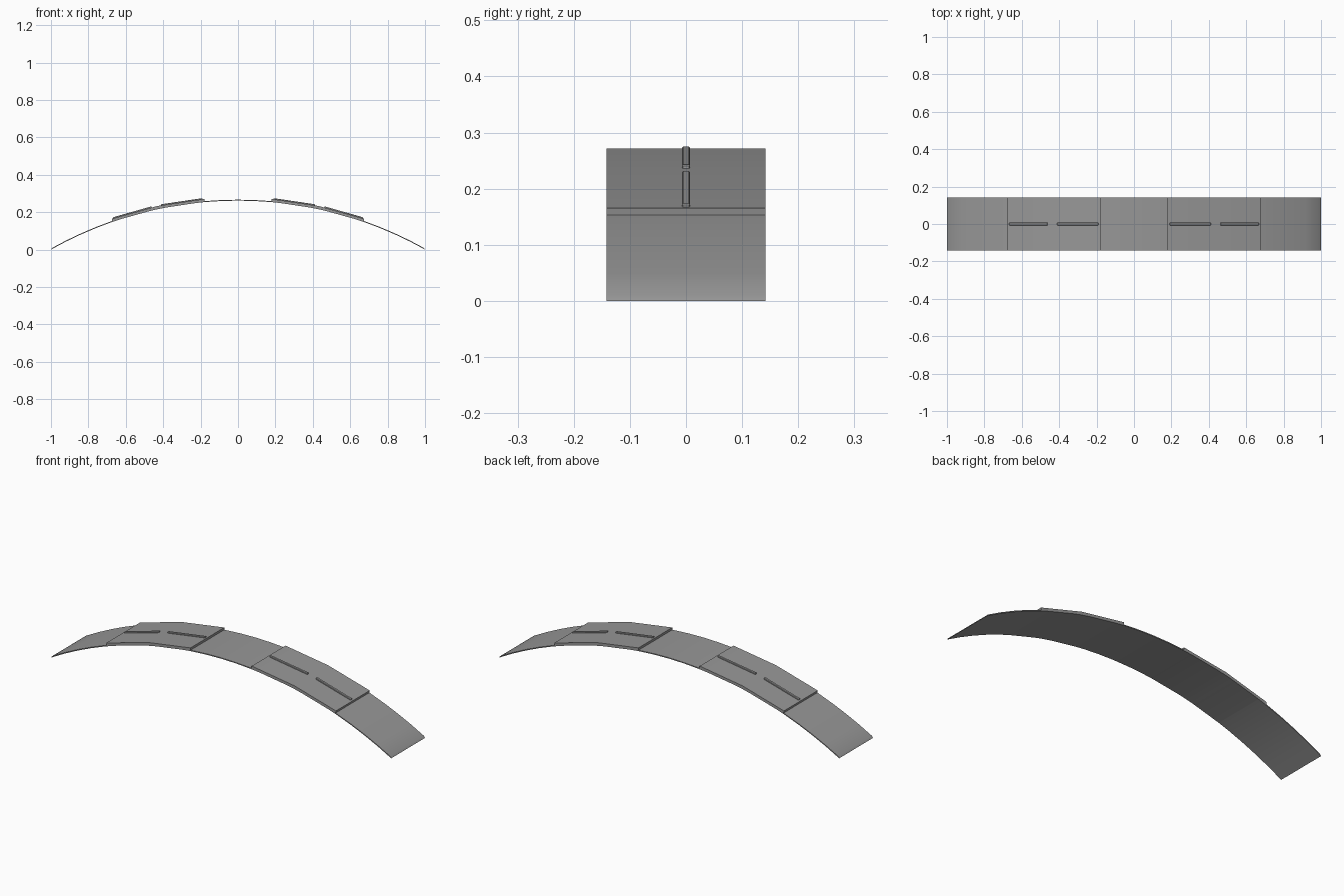
import bpy, bmesh, math

cube = bpy.data.objects.get("Cube")
if cube:
    bpy.data.objects.remove(cube, do_unlink=True)

HALF_DEPTH = 0.142
CENTRE_Z = -1.778      # centre of the shared arch circle
R_UNDER, R_DECK, R_PANEL, R_BAR = 2.04, 2.045, 2.057, 2.062

grey = bpy.data.materials.new("plain grey")
grey.use_nodes = True
COLOUR = (0.31, 0.31, 0.31, 1)
grey.diffuse_color = COLOUR
grey.node_tree.nodes["Principled BSDF"].inputs["Base Color"].default_value = COLOUR


def arc(radius, x0, x1, steps):
    """Points on the arch circle between two x positions."""
    a0, a1 = math.asin(x0 / radius), math.asin(x1 / radius)
    angles = [a0 + (a1 - a0) * i / steps for i in range(steps + 1)]
    return [(radius * math.sin(a), CENTRE_Z + radius * math.cos(a)) for a in angles]


def arched_slab(name, upper, lower, half_depth):
    """Solid between two matching arcs, extended across the depth."""
    bm = bmesh.new()
    rows = []
    for (ux, uz), (lx, lz) in zip(upper, lower):
        rows.append([bm.verts.new(p) for p in (
            (ux, -half_depth, uz), (ux, half_depth, uz),
            (lx, half_depth, lz), (lx, -half_depth, lz))])
    for a, b in zip(rows, rows[1:]):
        for i in range(4):
            j = (i + 1) % 4
            bm.faces.new((a[i], a[j], b[j], b[i]))
    bm.faces.new(rows[0])
    bm.faces.new(rows[-1][::-1])
    bmesh.ops.recalc_face_normals(bm, faces=bm.faces)
    mesh = bpy.data.meshes.new(name)
    bm.to_mesh(mesh)
    bm.free()
    mesh.materials.append(grey)
    obj = bpy.data.objects.new(name, mesh)
    bpy.context.collection.objects.link(obj)
    return obj


def smooth(obj, degrees):
    bpy.ops.object.select_all(action="DESELECT")
    obj.select_set(True)
    bpy.context.view_layer.objects.active = obj
    bpy.ops.object.shade_smooth_by_angle(angle=math.radians(degrees))


# Thin arched deck, with its end faces sloping outward to the ground
deck = arched_slab("arched_deck", arc(R_DECK, -0.993, 0.993, 24),
                   arc(R_UNDER, -1, 1, 24), HALF_DEPTH)
smooth(deck, 30)

# Raised panels on both shoulders, each with two slim ridge bars
for side, s in (("left", 1), ("right", -1)):
    panel = arched_slab(side + "_raised_panel",
                        arc(R_PANEL, s * 0.18, s * 0.675, 2),
                        arc(R_UNDER + 0.002, s * 0.18, s * 0.672, 2), HALF_DEPTH)
    smooth(panel, 30)
    for place, x0, x1 in (("inner", 0.19, 0.412), ("outer", 0.462, 0.667)):
        bar = arched_slab(side + "_" + place + "_ridge_bar",
                          arc(R_BAR, s * x0, s * x1, 1),
                          arc(R_DECK, s * x0, s * x1, 1), 0.007)
        bevel = bar.modifiers.new("soft edges", "BEVEL")
        bevel.width = 0.002
        bevel.segments = 1
